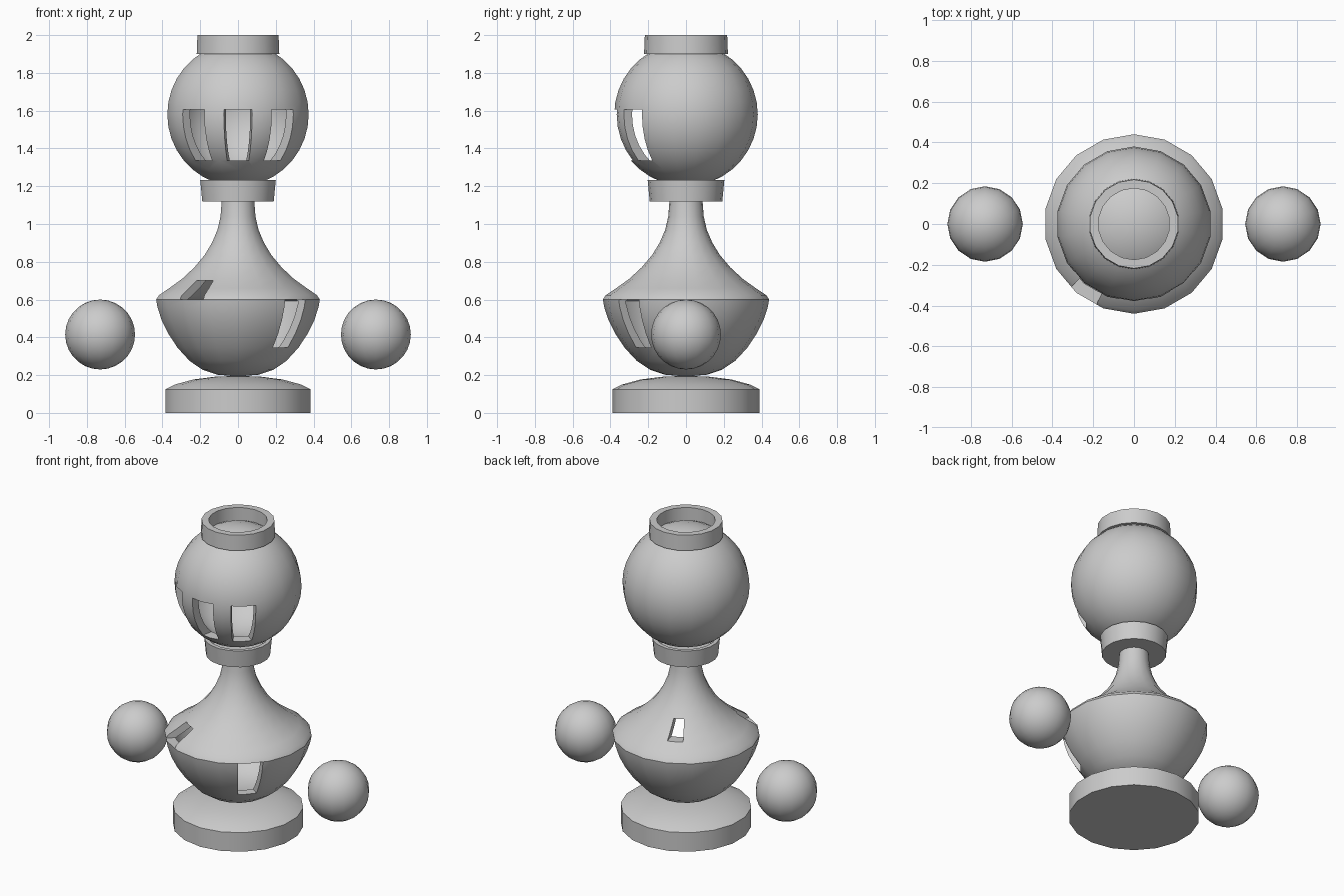
import bpy, bmesh, math

if "Cube" in bpy.data.objects:
    bpy.data.objects.remove(bpy.data.objects["Cube"])

SEG = 18
grey = bpy.data.materials.new("light_grey")
grey.diffuse_color = (0.6, 0.6, 0.6, 1)
grey.use_nodes = True
grey.node_tree.nodes["Principled BSDF"].inputs["Base Color"].default_value = grey.diffuse_color


def make(name, bm):
    bmesh.ops.recalc_face_normals(bm, faces=bm.faces)
    me = bpy.data.meshes.new(name)
    bm.to_mesh(me)
    bm.free()
    me.materials.append(grey)
    ob = bpy.data.objects.new(name, me)
    bpy.context.collection.objects.link(ob)
    return ob


def smooth(ob):
    bpy.ops.object.select_all(action='DESELECT')
    ob.select_set(True)
    bpy.context.view_layer.objects.active = ob
    bpy.ops.object.shade_smooth_by_angle(angle=math.radians(32))


def lathe(name, profile, closed=False):
    """Revolve (radius, z) points round z; points on the axis become poles."""
    bm = bmesh.new()
    rings = []
    for r, z in profile:
        if r < 1e-5:
            rings.append([bm.verts.new((0, 0, z))] * SEG)
        else:
            angles = [math.pi / 2 + math.tau * i / SEG for i in range(SEG)]
            rings.append([bm.verts.new((r * math.cos(a), r * math.sin(a), z)) for a in angles])
    pairs = list(zip(rings, rings[1:])) + ([(rings[-1], rings[0])] if closed else [])
    for lo, hi in pairs:
        for i in range(SEG):
            j = (i + 1) % SEG
            quad = list(dict.fromkeys([lo[i], lo[j], hi[j], hi[i]]))
            bm.faces.new(quad)
    return make(name, bm)


def wedge(a0, a1, r0, r1, z0, z1):
    """Radial cutter between two azimuths (degrees from +x)."""
    bm = bmesh.new()
    loops = []
    for z in (z0, z1):
        loops.append([bm.verts.new((r * math.cos(math.radians(a)), r * math.sin(math.radians(a)), z))
                      for r, a in ((r0, a0), (r1, a0), (r1, a1), (r0, a1))])
    lo, hi = loops
    bm.faces.new(lo)
    bm.faces.new(hi)
    for i in range(4):
        j = (i + 1) % 4
        bm.faces.new((lo[i], lo[j], hi[j], hi[i]))
    ob = make("window_cutter", bm)
    ob.hide_render = True
    return ob


def hollow_and_cut(ob, wall, cutters):
    """Turn a closed surface into a shell and cut the window openings."""
    m = ob.modifiers.new("wall", 'SOLIDIFY')
    m.thickness = wall
    m.offset = -1
    for c in cutters:
        m = ob.modifiers.new("window", 'BOOLEAN')
        m.operation = 'DIFFERENCE'
        m.solver = 'EXACT'
        m.object = c
    dg = bpy.context.evaluated_depsgraph_get()
    ob_mesh = bpy.data.meshes.new_from_object(ob.evaluated_get(dg))
    ob.modifiers.clear()
    ob.data = ob_mesh
    for c in cutters:
        bpy.data.objects.remove(c)


# Domed foot
smooth(lathe("base", [(0, 0), (0.39, 0), (0.39, 0.125), (0.34, 0.15),
                      (0.24, 0.177), (0.12, 0.192), (0, 0.196)]))

# Flask-shaped body with three openings
body = lathe("body", [
    (0, 0.193), (0.11, 0.202), (0.19, 0.228), (0.26, 0.275), (0.325, 0.345),
    (0.375, 0.42), (0.41, 0.49), (0.433, 0.56), (0.44, 0.60), (0.425, 0.623),
    (0.37, 0.66), (0.30, 0.71), (0.235, 0.77), (0.18, 0.835), (0.14, 0.90),
    (0.11, 0.97), (0.094, 1.04), (0.087, 1.13), (0, 1.13)])
hollow_and_cut(body, 0.045, [
    wedge(-55, -35, 0.2, 0.6, 0.345, 0.60),
    wedge(-135, -115, 0.2, 0.6, 0.60, 0.70),
    wedge(105, 122, 0.13, 0.5, 0.69, 0.79)])
smooth(body)

# Hollow round head with three front windows
R, CZ, N = 0.38, 1.58, 18
head = lathe("head", [(R * math.sin(math.pi * i / N) if 0 < i < N else 0,
                       CZ - R * math.cos(math.pi * i / N)) for i in range(N + 1)])
hollow_and_cut(head, 0.05, [wedge(-90 + c - 11.5, -90 + c + 11.5, 0.15, 0.6, 1.335, 1.605)
                            for c in (-40, 0, 40)])
smooth(head)

# Cup-shaped collar under the head, open ring on top
smooth(lathe("collar", [(0, 1.12), (0.192, 1.12), (0.203, 1.232), (0.178, 1.232),
                        (0.17, 1.15), (0, 1.15)]))
smooth(lathe("top_ring", [(0.222, 1.9), (0.218, 2.0), (0.175, 2.0), (0.175, 1.9)], closed=True))

# Side balls
for side, x in (("left", -0.73), ("right", 0.73)):
    bm = bmesh.new()
    bmesh.ops.create_uvsphere(bm, u_segments=16, v_segments=14, radius=0.185)
    bmesh.ops.translate(bm, verts=bm.verts, vec=(x, 0, 0.415))
    smooth(make(side + "_ball", bm))
